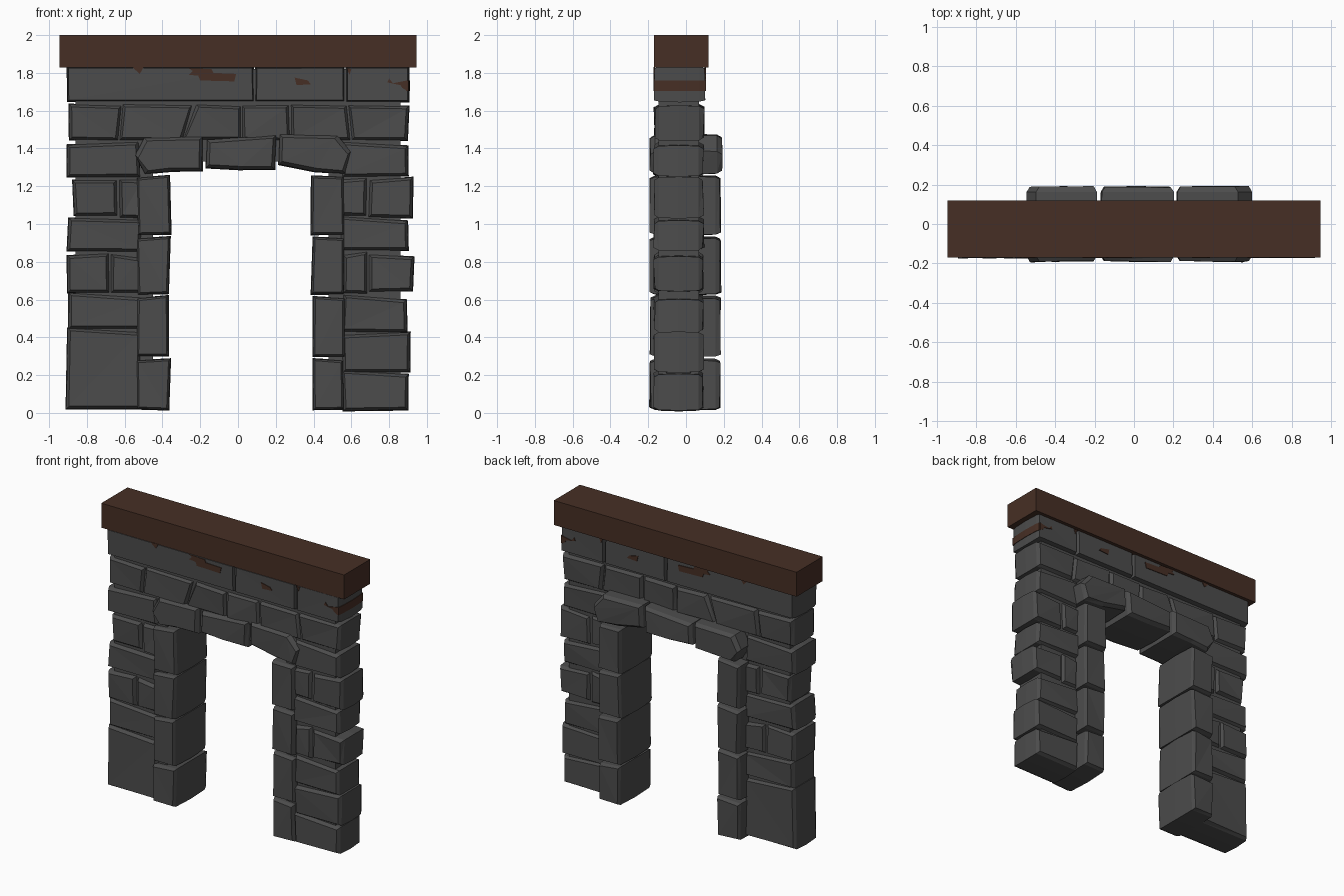
import bpy, bmesh, random
from mathutils import Vector

if "Cube" in bpy.data.objects:
    bpy.data.objects.remove(bpy.data.objects["Cube"])

random.seed(4)


def material(name, rgb):
    m = bpy.data.materials.new(name)
    m.diffuse_color = (*rgb, 1)
    m.use_nodes = True
    m.node_tree.nodes["Principled BSDF"].inputs["Base Color"].default_value = m.diffuse_color
    return m


STONE = material("dark grey stone", (0.072, 0.072, 0.072))
WOOD = material("brown wood", (0.062, 0.028, 0.018))


def finish(bm, name, mat):
    bmesh.ops.recalc_face_normals(bm, faces=bm.faces)
    me = bpy.data.meshes.new(name)
    bm.to_mesh(me)
    bm.free()
    me.materials.append(mat)
    ob = bpy.data.objects.new(name, me)
    bpy.context.collection.objects.link(ob)
    return ob


def shrink(pts, d):
    cx = sum(p[0] for p in pts) / len(pts)
    cz = sum(p[1] for p in pts) / len(pts)
    return [(x - (d if x > cx else -d), z - (d if z > cz else -d)) for x, z in pts]


def stone(name, pts, y0, y1, chamfer=0.018, rough=0.006):
    """Faceted block: xz outline swept along y, chamfered front and back, ridge in the middle."""
    bm = bmesh.new()
    pts = [(x + random.uniform(-rough, rough), max(0.003, z + random.uniform(-rough, rough) * 0.6))
           for x, z in pts]
    sections = [(y0, chamfer), (y0 + 0.03, 0.004), ((y0 + y1) / 2, 0), (y1 - 0.03, 0.004), (y1, chamfer)]
    rings = []
    for i, (y, d) in enumerate(sections):
        sign = 1 if i == 0 else -1 if i == 4 else 0
        rings.append([bm.verts.new((x, y + sign * random.uniform(0, rough * 1.8), z))
                      for x, z in shrink(pts, d)])
    n = len(pts)
    for a, b in zip(rings, rings[1:]):
        for i in range(n):
            bm.faces.new((a[i], a[(i + 1) % n], b[(i + 1) % n], b[i]))
    bm.faces.new(rings[0])
    bm.faces.new(rings[-1])
    bmesh.ops.triangulate(bm, faces=bm.faces[:])
    return finish(bm, name, STONE)


def box(x0, x1, z0, z1, s=0.0):
    """Outline of a course stone; s slopes its top edge."""
    return [(x0, z0), (x1, z0), (x1, z1 + s), (x0, z1 - s)]


def prism(name, pts, axis, lo, hi, mat):
    """Extrude a flat outline along y (xz outline) or z (xy outline)."""
    bm = bmesh.new()
    ends = []
    for t in (lo, hi):
        ends.append([bm.verts.new((a, t, b) if axis == "y" else (a, b, t)) for a, b in pts])
    n = len(pts)
    for i in range(n):
        bm.faces.new((ends[0][i], ends[0][(i + 1) % n], ends[1][(i + 1) % n], ends[1][i]))
    bm.faces.new(ends[0])
    bm.faces.new(ends[1])
    return finish(bm, name, mat)


# mantel beam
prism("mantel_beam", box(-0.945, 0.945, 1.828, 2.0), "y", -0.17, 0.12, WOOD)

# wall stones of the left and right pillars
left = [(-.91, -.51, .02, .44, -.01), (-.90, -.51, .445, .625, -.015),
        (-.905, -.68, .635, .84, .005), (-.675, -.51, .63, .835, -.01),
        (-.905, -.51, .85, 1.03, -.005), (-.875, -.64, 1.04, 1.235, .003),
        (-.635, -.50, 1.03, 1.235, 0), (-.91, -.52, 1.245, 1.43, .008)]
right = [(.55, .905, .01, .215, -.01), (.55, .915, .21, .42, .008),
         (.55, .90, .425, .615, -.01), (.55, .69, .63, .845, .01),
         (.695, .93, .64, .835, -.008), (.54, .90, .855, 1.03, -.012),
         (.54, .685, 1.04, 1.24, .005), (.69, .925, 1.03, 1.24, .008),
         (.55, .90, 1.25, 1.43, -.01)]
for side, rows in (("left", left), ("right", right)):
    for i, r in enumerate(rows):
        stone(f"{side}_wall_stone_{i + 1}", box(*r), -0.175, 0.097)

# upper course, with one slanted joint
edges = [(-.89, -.90), (-.63, -.61), (-.29, -.23), (.02, .02), (.28, .28), (.60, .58), (.905, .91)]
for i, (a, b) in enumerate(zip(edges, edges[1:])):
    stone(f"upper_course_stone_{i + 1}",
          [(a[0], 1.44), (b[0] - .006, 1.44), (b[1] - .006, 1.63), (a[1], 1.635)], -0.172, 0.1)

# top course under the beam
top = [(-.905, .085), (.09, .565), (.57, .907)]
for i, (a, b) in enumerate(top):
    stone(f"top_course_stone_{i + 1}", box(a, b, 1.645, 1.835), -0.17, 0.102, 0.01, 0.002)

# door jamb stones, standing proud of the wall
heights = [(.015, .285), (.295, .615), (.625, .93), (.94, 1.255)]
for i, (a, b) in enumerate(heights):
    w = (0, .01, 0, -.005)[i]
    stone(f"left_jamb_stone_{i + 1}", box(-.535, -.36 - w, a, b, .008), -0.195, 0.187, 0.014)
    stone(f"right_jamb_stone_{i + 1}", box(.39 + w, .565, a, b, -.005), -0.195, 0.187, 0.014)

# lintel stones forming the shallow arch
lintels = [[(-.55, 1.37), (-.50, 1.26), (-.34, 1.275), (-.185, 1.28), (-.182, 1.465), (-.50, 1.46)],
           [(-.17, 1.295), (.0, 1.285), (.20, 1.285), (.205, 1.475), (-.165, 1.45)],
           [(.21, 1.31), (.40, 1.275), (.57, 1.265), (.60, 1.39), (.53, 1.472), (.215, 1.48)]]
for i, pts in enumerate(lintels):
    stone(f"lintel_stone_{i + 1}", pts, -0.193, 0.193, 0.02, 0.004)

# recessed mortar behind the joints
for name, b in (("left_mortar", (-.86, -.45, .03, 1.3)), ("right_mortar", (.48, .86, .03, 1.3)),
                ("upper_mortar", (-.86, .86, 1.33, 1.82))):
    prism(name, box(*b), "y", -0.145, 0.07, STONE)

# brown stain patches on both faces of the top course
patches = [[(-.26, 1.825), (-.14, 1.82), (-.13, 1.80), (-.01, 1.795), (-.02, 1.755), (-.20, 1.76),
            (-.21, 1.785), (-.26, 1.79), (-.24, 1.81)],
           [(-.56, 1.83), (-.50, 1.83), (-.52, 1.795)],
           [(.30, 1.775), (.37, 1.76), (.385, 1.74), (.31, 1.735)],
           [(.575, 1.825), (.60, 1.82), (.59, 1.79)],
           [(.79, 1.75), (.80, 1.77), (.82, 1.745), (.895, 1.76), (.895, 1.705), (.87, 1.72), (.86, 1.735)]]
for i, pts in enumerate(patches):
    prism(f"front_stain_{i + 1}", pts, "y", -0.173, -0.165, WOOD)
    prism(f"back_stain_{i + 1}", pts, "y", 0.097, 0.105, WOOD)

# stain band wrapping the right end
prism("end_stain", [(.89, -.173), (.902, -.17), (.907, -.14), (.911, -.034), (.907, .072),
                    (.902, .102), (.89, .105)], "z", 1.705, 1.76, WOOD)
